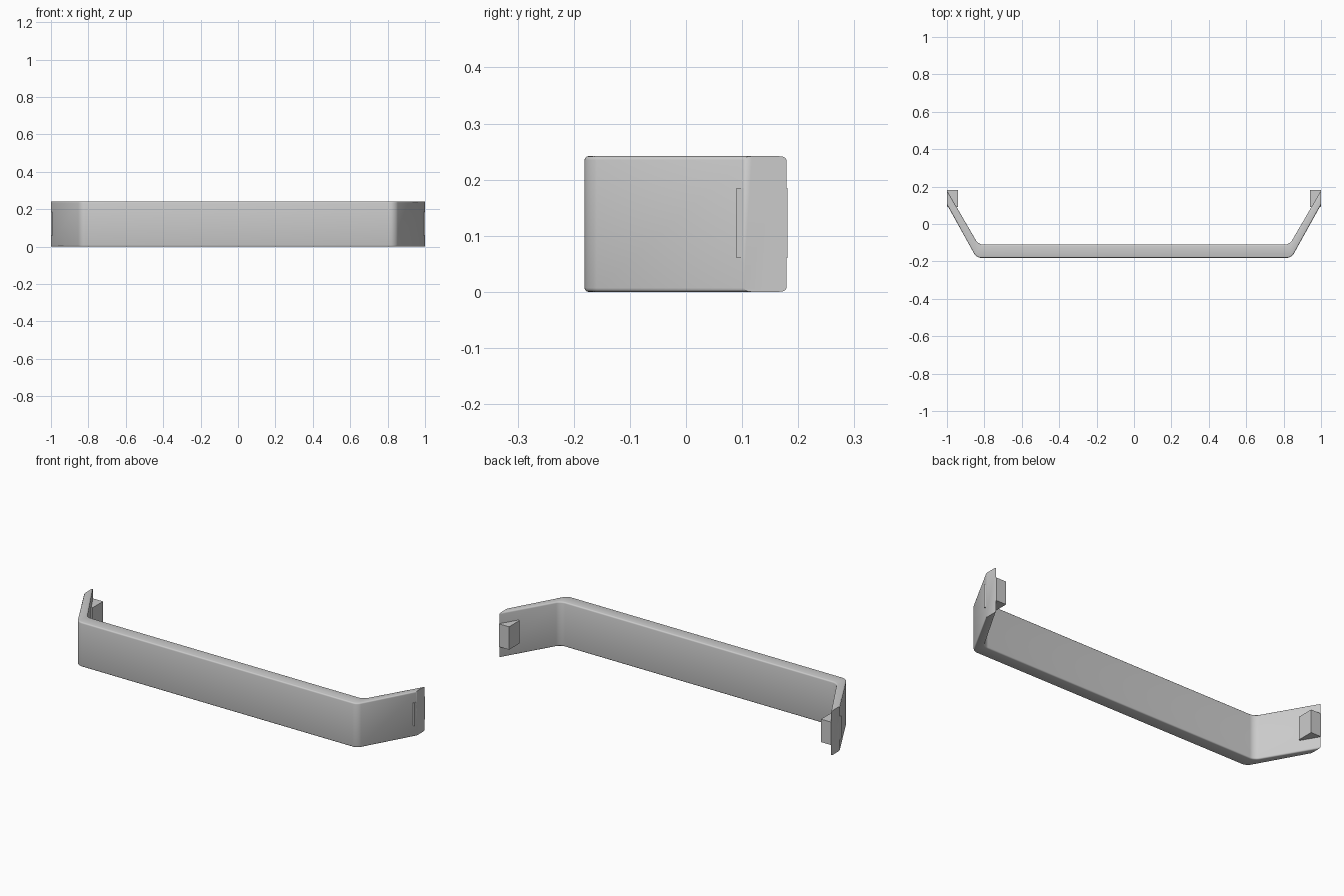
import bpy, bmesh

if "Cube" in bpy.data.objects:
    bpy.data.objects.remove(bpy.data.objects["Cube"])

H = 0.242

def finish(bm, name):
    bmesh.ops.recalc_face_normals(bm, faces=bm.faces)
    mesh = bpy.data.meshes.new(name)
    bm.to_mesh(mesh)
    bm.free()
    obj = bpy.data.objects.new(name, mesh)
    bpy.context.collection.objects.link(obj)
    return obj

def extend(a, b, t):
    return (a[0] + (b[0] - a[0]) * t, a[1] + (b[1] - a[1]) * t)

# Handle bar: bent plan profile, with arms overlong so they can be cut flat
outer, outer_end = (0.842, -0.181), (1.0, 0.103)
inner, inner_end = (0.832, -0.11), (1.0, 0.179)
half = [outer, extend(outer, outer_end, 1.5), extend(inner, inner_end, 1.2), inner]
profile = half + [(-x, y) for x, y in reversed(half)]

bm = bmesh.new()
face = bm.faces.new([bm.verts.new((x, y, 0)) for x, y in profile])
ext = bmesh.ops.extrude_face_region(bm, geom=[face])
bmesh.ops.translate(bm, vec=(0, 0, H),
                    verts=[v for v in ext["geom"] if isinstance(v, bmesh.types.BMVert)])
bmesh.ops.recalc_face_normals(bm, faces=bm.faces)

# Rounded bends
bends = [e for e in bm.edges
         if abs(e.verts[0].co.z - e.verts[1].co.z) > 0.1 and abs(e.verts[0].co.x) < 0.9]
bmesh.ops.bevel(bm, geom=bends, offset=0.025, segments=6, profile=0.5, affect='EDGES')

# Softened top and bottom rims
rims = [e for e in bm.edges if abs(e.verts[0].co.z - e.verts[1].co.z) < 1e-5]
bmesh.ops.bevel(bm, geom=rims, offset=0.007, segments=3, profile=0.5, affect='EDGES')

# Flat cuts at the two ends
for s in (-1, 1):
    geom = bm.verts[:] + bm.edges[:] + bm.faces[:]
    cut = bmesh.ops.bisect_plane(bm, geom=geom, plane_co=(s, 0, 0),
                                 plane_no=(s, 0, 0), clear_outer=True)
    edges = [g for g in cut["geom_cut"] if isinstance(g, bmesh.types.BMEdge)]
    bmesh.ops.holes_fill(bm, edges=edges, sides=0)
bar = finish(bm, "handle_bar")
bpy.context.view_layer.objects.active = bar
bar.select_set(True)
bpy.ops.object.shade_smooth_by_angle(angle=0.6)

# Mounting lugs on the inside of each arm tip
def lug(name, s):
    bm = bmesh.new()
    bmesh.ops.create_cube(bm, size=1)
    for v in bm.verts:
        v.co = (s * (0.97 + v.co.x * 0.06), 0.1355 + v.co.y * 0.091, 0.1225 + v.co.z * 0.125)
    return finish(bm, name)

lug("left_mounting_lug", -1)
lug("right_mounting_lug", 1)
